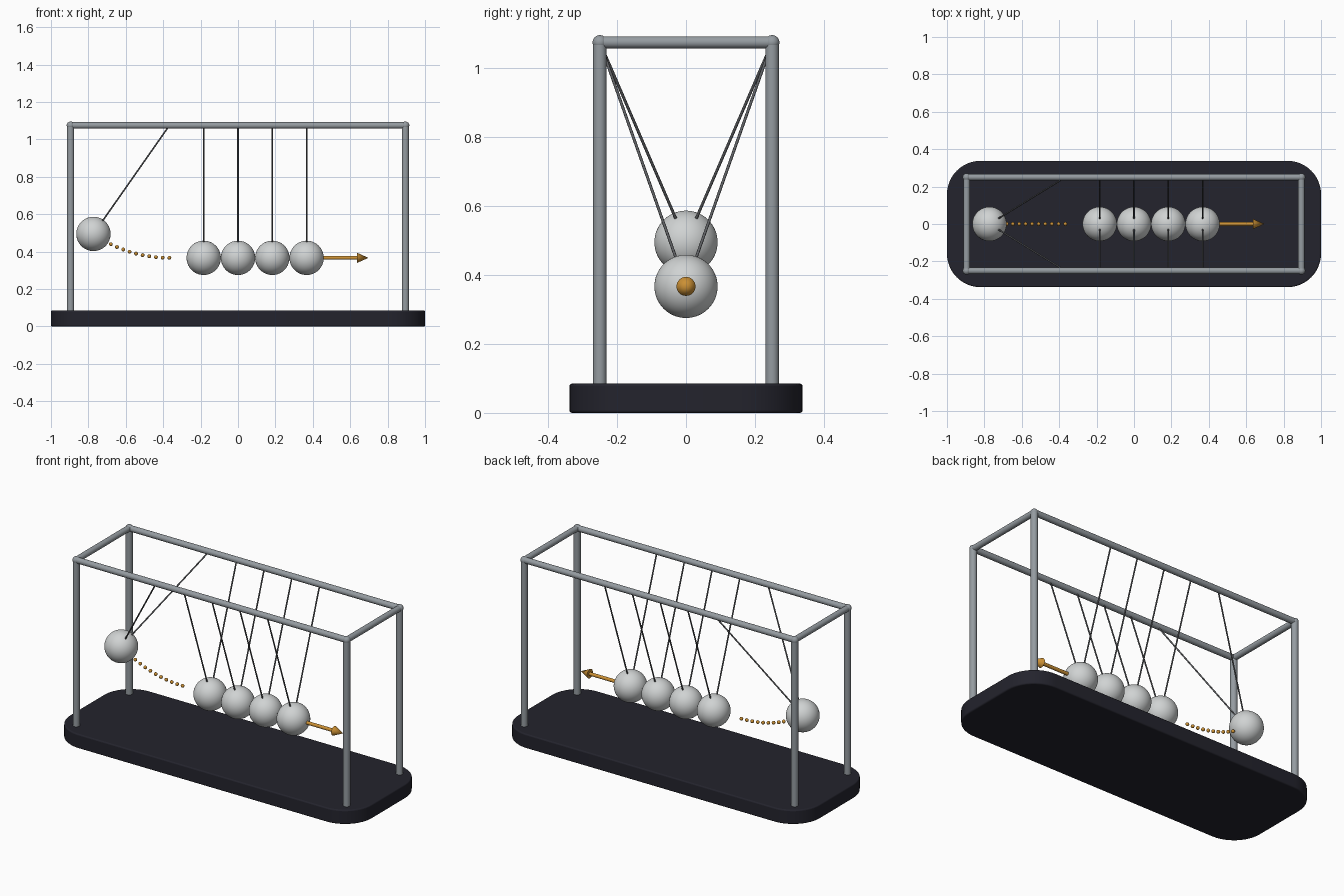
import bpy, bmesh, math
from mathutils import Vector

if "Cube" in bpy.data.objects:
    bpy.data.objects.remove(bpy.data.objects["Cube"])


def material(name, rgb):
    m = bpy.data.materials.new(name)
    m.diffuse_color = (*rgb, 1)
    m.use_nodes = True
    m.node_tree.nodes["Principled BSDF"].inputs["Base Color"].default_value = m.diffuse_color
    return m


BASE = material("dark slate", (0.017, 0.017, 0.026))
STEEL = material("brushed steel", (0.30, 0.33, 0.355))
CHROME = material("bright chrome", (0.63, 0.65, 0.65))
WIRE = material("wire grey", (0.13, 0.135, 0.145))
AMBER = material("amber", (0.60, 0.28, 0.035))


def finish(name, mat):
    ob = bpy.context.object
    ob.name = name
    ob.data.materials.append(mat)
    bpy.ops.object.shade_smooth_by_angle(angle=math.radians(40))
    return ob


def rod(name, a, b, r, mat, r2=None, sides=32):
    """Cylinder (or cone when r2 is given) from point a to point b."""
    a, b = Vector(a), Vector(b)
    d = b - a
    bpy.ops.mesh.primitive_cone_add(
        vertices=sides, radius1=r, radius2=r if r2 is None else r2,
        depth=d.length, location=(a + b) / 2,
        rotation=d.to_track_quat('Z', 'Y').to_euler())
    return finish(name, mat)


def ball(name, loc, r, mat, seg=48):
    bpy.ops.mesh.primitive_uv_sphere_add(
        segments=seg, ring_count=seg // 2, radius=r, location=loc)
    return finish(name, mat)


# Base: rounded rectangle slab with a fine edge bevel
HX, HY, CR, TOP = 1.0, 0.338, 0.18, 0.085
bm = bmesh.new()
ring = []
for k, (sx, sy) in enumerate(((1, 1), (-1, 1), (-1, -1), (1, -1))):
    for i in range(13):
        t = math.radians(90 * k + 7.5 * i)
        ring.append(bm.verts.new((sx * (HX - CR) + CR * math.cos(t),
                                  sy * (HY - CR) + CR * math.sin(t), 0)))
face = bm.faces.new(ring)
ext = bmesh.ops.extrude_face_region(bm, geom=[face])
bmesh.ops.translate(bm, vec=(0, 0, TOP),
                    verts=[g for g in ext["geom"] if isinstance(g, bmesh.types.BMVert)])
bmesh.ops.recalc_face_normals(bm, faces=bm.faces)
mesh = bpy.data.meshes.new("base")
bm.to_mesh(mesh)
bm.free()
base = bpy.data.objects.new("base", mesh)
bpy.context.collection.objects.link(base)
bpy.context.view_layer.objects.active = base
base.select_set(True)
finish("base", BASE)
bev = base.modifiers.new("edge bevel", 'BEVEL')
bev.width, bev.segments = 0.007, 3
bev.limit_method, bev.angle_limit = 'ANGLE', math.radians(60)

# Frame: four posts, corner joints, two long rails, two end rails
PX, PY, PZ = 0.895, 0.25, 1.075
for sx in (-1, 1):
    for sy in (-1, 1):
        rod("post", (sx * PX, sy * PY, TOP - 0.01), (sx * PX, sy * PY, PZ), 0.0195, STEEL)
        ball("corner_joint", (sx * PX, sy * PY, PZ), 0.021, STEEL, 32)
    rod("end_rail", (sx * PX, -PY, PZ), (sx * PX, PY, PZ), 0.0175, STEEL)
for sy in (-1, 1):
    rod("long_rail", (-PX, sy * PY, PZ), (PX, sy * PY, PZ), 0.0175, STEEL)

# Swinging balls, each on a V of two wires; the first one is raised
R, DROP, SWING = 0.0917, 0.708, math.radians(35)


def on_arc(px, angle):
    return Vector((px - DROP * math.sin(angle), 0, PZ - DROP * math.cos(angle)))


for i in range(5):
    px = (i - 2) * 2 * R
    c = on_arc(px, SWING if i == 0 else 0)
    ball("raised_ball" if i == 0 else "hanging_ball", c, R, CHROME, 64)
    for sy in (-1, 1):
        rod("wire", (px, sy * PY, PZ), c, 0.0042, WIRE, sides=12)

# Dotted swing path
for i in range(11):
    ball("path_bead", on_arc(-4 * R, SWING * i / 12), 0.0102, AMBER, 16)

# Motion arrow
Z = PZ - DROP
rod("arrow_shaft", (4 * R + 0.05, 0, Z), (0.64, 0, Z), 0.010, AMBER)
rod("arrow_head", (0.636, 0, Z), (0.697, 0, Z), 0.0275, AMBER, r2=0)
